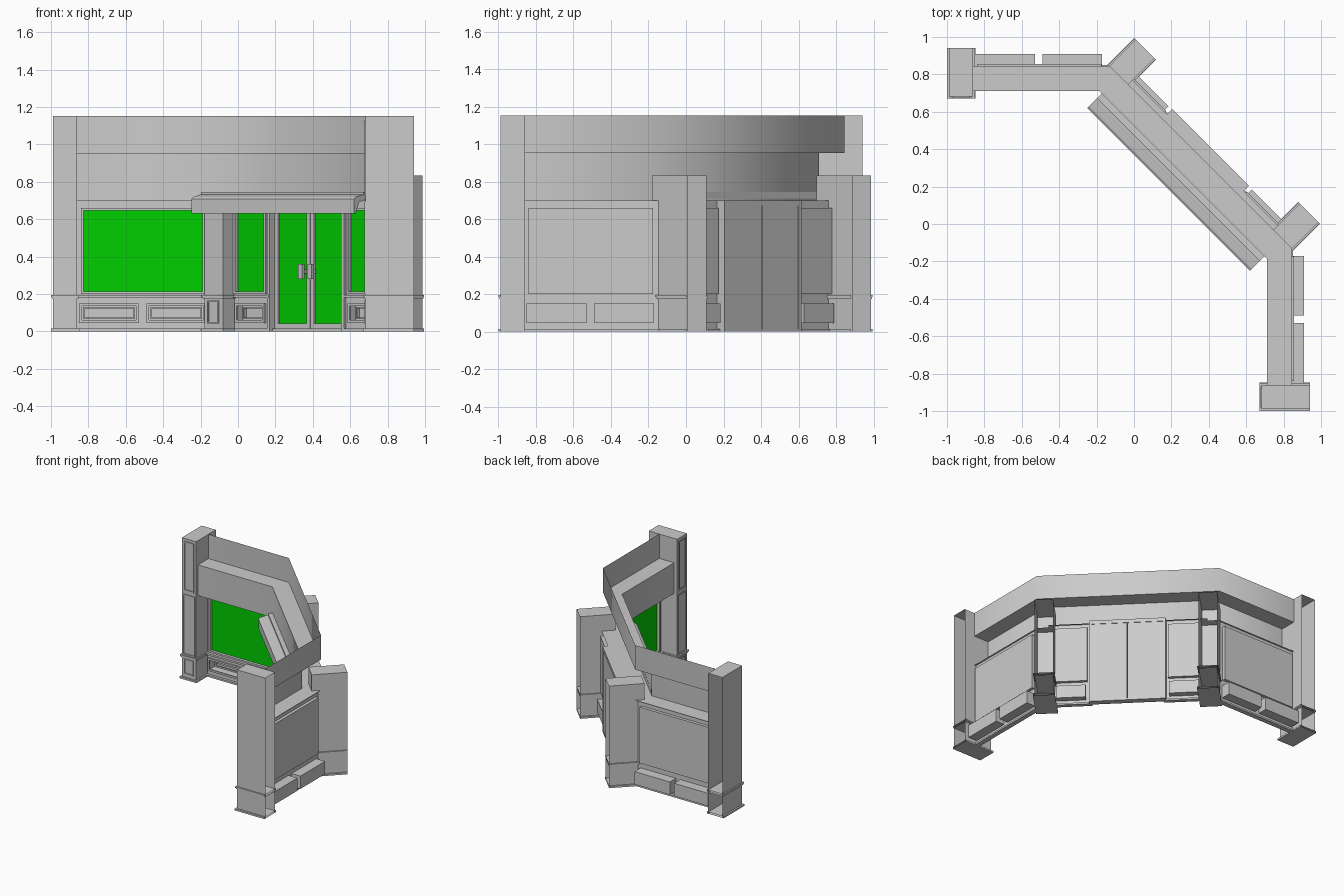
import bpy
from math import sqrt, radians

if "Cube" in bpy.data.objects:
    bpy.data.objects.remove(bpy.data.objects["Cube"])

R = 1 / sqrt(2)
# Local (along, depth, height) -> world; the shopfront mirrors about x = y
MAPS = {
    'left':   (lambda s, d, z: (s, d, z), False),
    'right':  (lambda s, d, z: (d, s, z), True),
    'diag_l': (lambda s, d, z: ((s + d) * R, (d - s) * R, z), False),
    'diag_r': (lambda s, d, z: ((d - s) * R, (d + s) * R, z), True),
}

glass_mat = bpy.data.materials.new("green_glass")
glass_mat.diffuse_color = (0.0, 0.62, 0.0, 1)
glass_mat.use_nodes = True
glass_mat.node_tree.nodes["Principled BSDF"].inputs["Base Color"].default_value = glass_mat.diffuse_color


def mesh(name, m, verts, faces, mat=None):
    fn, flip = MAPS[m]
    me = bpy.data.meshes.new(name)
    me.from_pydata([fn(*v) for v in verts], [], [f[::-1] if flip else f for f in faces])
    ob = bpy.data.objects.new(name + "_" + m, me)
    bpy.context.collection.objects.link(ob)
    if mat:
        me.materials.append(mat)
    return ob


def box(name, m, s0, s1, d0, d1, z0, z1, sides="fblrtu", mat=None, inward=False):
    v = [(s, d, z) for z in (z0, z1) for d in (d0, d1) for s in (s0, s1)]
    table = dict(f=(0, 1, 5, 4), b=(3, 2, 6, 7), l=(2, 0, 4, 6),
                 r=(1, 3, 7, 5), t=(4, 5, 7, 6), u=(0, 2, 3, 1))
    faces = [table[c] for c in sides]
    if inward:
        faces = [f[::-1] for f in faces]
    return mesh(name, m, v, faces, mat)


def frame(name, m, s0, s1, z0, z1, d0, d1, w):
    """Rectangular moulding around an opening."""
    rings = [(d0, 0), (d0, w), (d1, w), (d1, 0)]
    v = []
    for d, k in rings:
        v += [(s0 + k, d, z0 + k), (s1 - k, d, z0 + k), (s1 - k, d, z1 - k), (s0 + k, d, z1 - k)]
    f = []
    for r in range(4):
        for i in range(4):
            j, q = (i + 1) % 4, (r + 1) % 4
            f.append((r * 4 + i, r * 4 + j, q * 4 + j, q * 4 + i))
    return mesh(name, m, v, f)


def wall(name, m, ss, zs, d, holes):
    """Flat sheet on a grid, leaving out the hole cells."""
    n = len(ss)
    v = [(s, d, z) for z in zs for s in ss]
    f = [(j * n + i, j * n + i + 1, (j + 1) * n + i + 1, (j + 1) * n + i)
         for j in range(len(zs) - 1) for i in range(n - 1) if (i, j) not in holes]
    return mesh(name, m, v, f)


def window(m, s0, s1, z0, z1, d):
    frame("window_frame", m, s0 - .01, s1 + .01, z0 - .01, z1 + .01, d - .012, d + .025, .014)
    box("window_glass", m, s0, s1, d + .01, d + .01, z0, z1, "f", glass_mat)
    box("window_backing", m, s0 - .01, s1 + .01, d + .025, d + .025, z0 - .01, z1 + .01, "b")


def kick_panel(m, s0, s1, d, depth):
    z0, z1 = .045, .15
    frame("kick_panel_frame", m, s0, s1, z0, z1, d - .012, d, .015)
    box("kick_panel_recess", m, s0, s1, d, d + depth, z0, z1, "blrtu", inward=True)
    frame("kick_panel_bead", m, s0 + .022, s1 - .022, z0 + .02, z1 - .02, d + depth - .02, d + depth, .008)


def pillar(m, s0, s1, d0, d1, top):
    """Pillar shell, open at the back, with plinth and rail mouldings."""
    box("pillar_shaft", m, s0, s1, d0, d1, 0, top, "flrt")
    c = (s0 + s1) / 2
    for name, g, z0, z1 in (("pillar_plinth", .013, 0, .014), ("pillar_rail_low", .006, .175, .184),
                            ("pillar_rail", .011, .184, .195)):
        box(name, m, s0 - g, s1 + g, d0 - g, d1, z0, z1, "flrtu")
    frame("pillar_base_panel", m, c - .043, c + .043, .042, .165, d0 - .006, d0, .008)
    if top > 1:
        frame("pillar_mid_panel", m, s0 + .008, s1 - .008, .2, .695, d0 - .006, d0, .01)
        frame("pillar_top_panel", m, c - .046, c + .046, .725, 1.13, d0 - .006, d0, .01)


# Straight wings
for m in ('left', 'right'):
    D = .83
    pillar(m, -.988, -.86, .683, .94, 1.152)
    wall("wing_wall_upper", m, [-.86, -.83, -.185, -.146], [.17, .21, .65, .70], D, {(1, 1)})
    wall("wing_wall_lower", m, [-.86, -.85, -.53, -.49, -.17, -.146], [0, .045, .15, .18], D,
         {(1, 1), (3, 1)})
    window(m, -.83, -.185, .21, .65, D)
    kick_panel(m, -.85, -.53, D, .08)
    kick_panel(m, -.49, -.17, D, .08)
    box("wing_sill", m, -.86, -.14, D - .025, D, .18, .195)
    box("wing_skirting", m, -.86, -.14, D - .02, D + .02, 0, .014)

# Diagonal entrance, one half at a time
for m in ('diag_l', 'diag_r'):
    D = .525
    pillar(m, -.69, -.55, .435, .705, .832)
    wall("entrance_wall", m, [-.55, -.54, -.315, -.275], [0, .045, .15, .21, .65, .70], D,
         {(1, 1), (1, 3)})
    window(m, -.54, -.315, .21, .65, D)
    kick_panel(m, -.54, -.315, D, .05)
    box("entrance_sill", m, -.55, -.275, D - .02, D, .18, .195)
    box("entrance_skirting", m, -.55, -.275, D - .015, D + .02, 0, .014)
    # Door leaf, jamb and handle
    box("door_jamb", m, -.29, -.27, D - .015, .58, 0, .70)
    frame("door_leaf", m, -.27, -.002, .015, .67, .545, .575, .026)
    box("door_glass", m, -.244, -.028, .557, .557, .041, .644, "f", glass_mat)
    box("door_backing", m, -.27, -.002, .576, .576, .015, .67, "b")
    box("door_handle", m, -.05, -.022, .505, .525, .28, .36)
    box("door_handle_post", m, -.042, -.03, .525, .548, .31, .33)
    box("door_header", m, -.275, 0, .535, .58, .67, .70, "fbtu")
    box("door_step", m, -.275, 0, .53, .58, 0, .014, "fbtu")
    box("entrance_soffit", m, -.6, 0, .371, .54, .70, .70, "u")

# Stepped fascia running round both corners as one sheet
profile = [(.0, .70), (.135, .70), (.135, .952), (0, .952), (0, 1.152)]
verts = []
for t, z in profile:
    y, x = .845 - t, -.13 - t * .414
    verts += [(-.86, y, z), (x, y, z), (y, x, z), (y, -.86, z)]
faces = [(r * 4 + i, r * 4 + i + 1, r * 4 + i + 5, r * 4 + i + 4)
         for r in range(len(profile) - 1) for i in range(3)]
fascia = mesh("fascia", 'left', verts, faces)
bpy.context.view_layer.objects.active = fascia
fascia.select_set(True)
bpy.ops.object.shade_smooth_by_angle(angle=radians(60))

# Awning over the doors
section = [(.371, .745), (.335, .745), (.335, .733), (.275, .718), (.262, .708),
           (.262, .63), (.275, .63), (.30, .69), (.371, .71)]
n = len(section)
verts = [(s, d, z) for s in (-.615, .615) for d, z in section]
faces = [(i, (i + 1) % n, n + (i + 1) % n, n + i) for i in range(n)]
faces += [tuple(range(n))[::-1], tuple(range(n, 2 * n))]
mesh("awning", 'diag_l', verts, faces)
